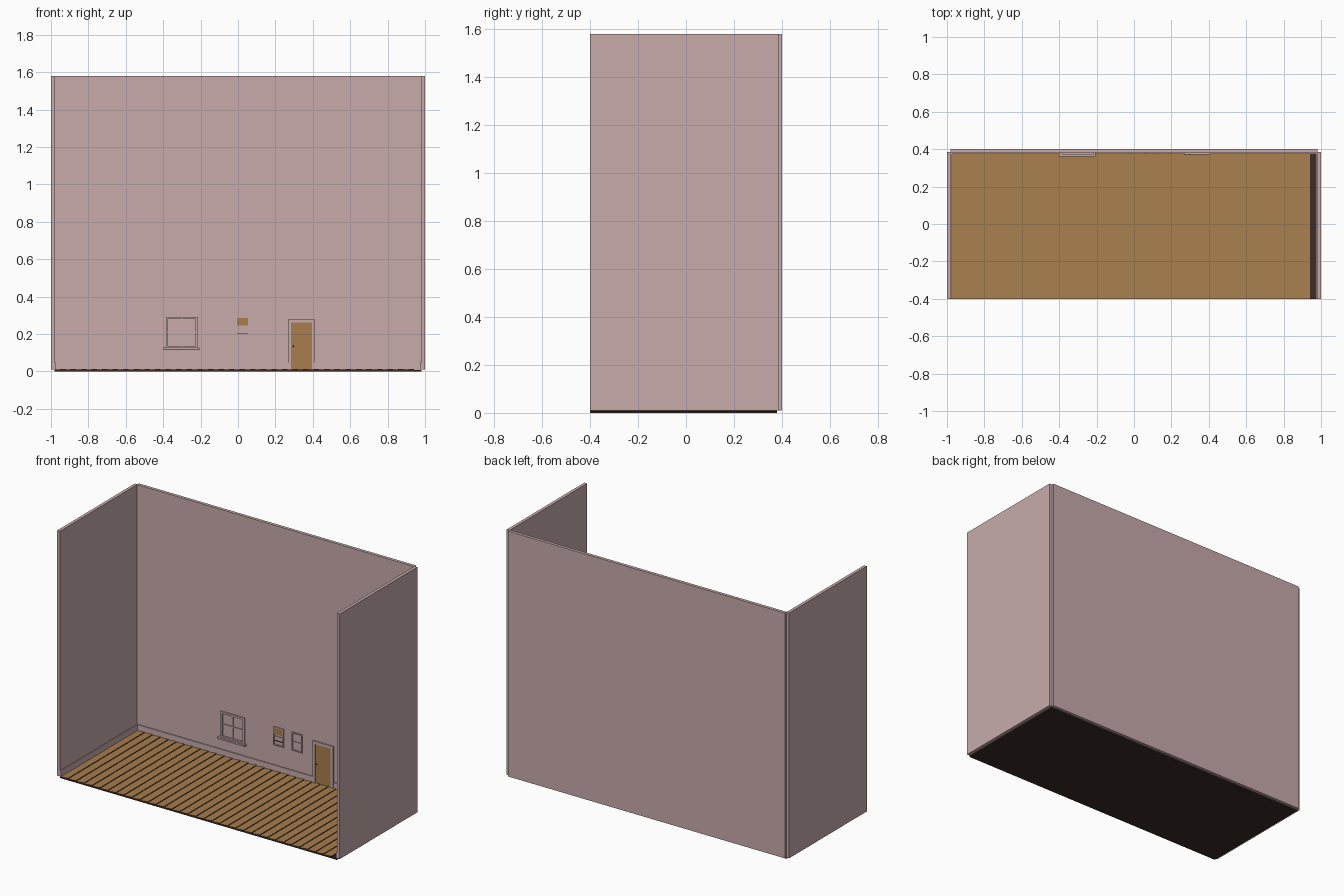
import bpy, bmesh

cube = bpy.data.objects.get("Cube")
if cube:
    bpy.data.objects.remove(cube, do_unlink=True)


def material(name, rgb):
    m = bpy.data.materials.new(name)
    m.use_nodes = True
    m.diffuse_color = (*rgb, 1)
    m.node_tree.nodes["Principled BSDF"].inputs["Base Color"].default_value = (*rgb, 1)
    return m


PINK = material("dusty pink", (0.578, 0.407, 0.407))
WOOD = material("warm wood", (0.39, 0.212, 0.076))
DARK = material("dark brown", (0.045, 0.024, 0.018))


def add_box(bm, x0, x1, y0, y1, z0, z1):
    verts = bmesh.ops.create_cube(bm, size=1)["verts"]
    for v in verts:
        v.co.x = x1 if v.co.x > 0 else x0
        v.co.y = y1 if v.co.y > 0 else y0
        v.co.z = z1 if v.co.z > 0 else z0
    return verts


def finish(name, bm, *mats):
    mesh = bpy.data.meshes.new(name)
    bm.to_mesh(mesh)
    bm.free()
    for m in mats:
        mesh.materials.append(m)
    ob = bpy.data.objects.new(name, mesh)
    bpy.context.collection.objects.link(ob)
    return ob


def boxes(name, mat, *bounds):
    bm = bmesh.new()
    for b in bounds:
        add_box(bm, *b)
    return finish(name, bm, mat)


# Room extents
INX, FRONT, BACK = 0.98, -0.4, 0.38
BASE, TOP = 0.01, 1.58

# Walls
boxes("back_wall", PINK, (-INX, INX, BACK, 0.4, BASE, TOP))
for side, s in (("left", 1), ("right", -1)):
    x0, x1 = sorted((s * INX, s))
    boxes(side + "_wall", PINK, (x0, x1, FRONT, 0.385, BASE, TOP))

# Floor slab and lapped planks: wooden tops, dark edges
boxes("floor_slab", DARK, (-INX, INX, FRONT, BACK, 0, 0.008))
PLANKS, END = 34, 0.942
width = (END + INX) / PLANKS
bm = bmesh.new()
for i in range(PLANKS):
    x = -INX + i * width
    for v in add_box(bm, x, x + width, FRONT, BACK, 0.006, 0.009):
        if v.co.z > 0.008 and v.co.x > x + width / 2:
            v.co.z += 0.005
bm.normal_update()
for f in bm.faces:
    f.material_index = 0 if f.normal.z > 0.8 else 1
finish("floor_planks", bm, WOOD, DARK)

# Baseboards, broken at the door
SKIRT = 0.048
boxes("baseboard", PINK,
      (-INX, 0.267, BACK - 0.006, BACK, BASE, SKIRT),
      (0.413, INX, BACK - 0.006, BACK, BASE, SKIRT),
      (-INX, -INX + 0.006, FRONT, BACK, BASE, SKIRT),
      (INX - 0.006, INX, FRONT, BACK, BASE, SKIRT))


def frame(name, x0, x1, z0, z1, t, depth, bottom=True):
    y = BACK - depth
    parts = [(x0, x0 + t, y, BACK, z0, z1), (x1 - t, x1, y, BACK, z0, z1),
             (x0 + t, x1 - t, y, BACK, z1 - t, z1)]
    if bottom:
        parts.append((x0 + t, x1 - t, y, BACK, z0, z0 + t))
    boxes(name, PINK, *parts)


# Door with frame and knob
frame("door_frame", 0.267, 0.413, BASE, 0.278, 0.017, 0.009, bottom=False)
boxes("door", WOOD, (0.284, 0.396, BACK - 0.004, BACK, BASE, 0.261))
bm = bmesh.new()
bmesh.ops.create_uvsphere(bm, u_segments=10, v_segments=6, radius=0.004)
bmesh.ops.translate(bm, verts=bm.verts, vec=(0.296, BACK - 0.007, 0.135))
finish("door_knob", bm, DARK)

# Large window with glazing bars and sill
frame("large_window_frame", -0.385, -0.215, 0.125, 0.292, 0.012, 0.009)
boxes("large_window_bars", PINK,
      (-0.303, -0.297, BACK - 0.006, BACK, 0.137, 0.28),
      (-0.373, -0.227, BACK - 0.006, BACK, 0.208, 0.214))
boxes("large_window_sill", PINK, (-0.4, -0.205, 0.36, BACK, 0.117, 0.127))
boxes("sill_shadow_gap", DARK, (-0.398, -0.207, 0.362, BACK, 0.115, 0.117))

# Two small sash windows, the first with a wooden blind
for name, x in (("blind_window", -0.013), ("sash_window", 0.118)):
    frame(name + "_frame", x, x + 0.074, 0.175, 0.293, 0.007, 0.007)
    boxes(name + "_bar", PINK,
          (x + 0.007, x + 0.067, BACK - 0.004, BACK, 0.229, 0.235))
boxes("window_blind", WOOD, (-0.006, 0.054, BACK - 0.005, BACK, 0.246, 0.286))
boxes("blind_window_latch", DARK, (-0.006, 0.054, BACK - 0.004, BACK, 0.203, 0.206))
